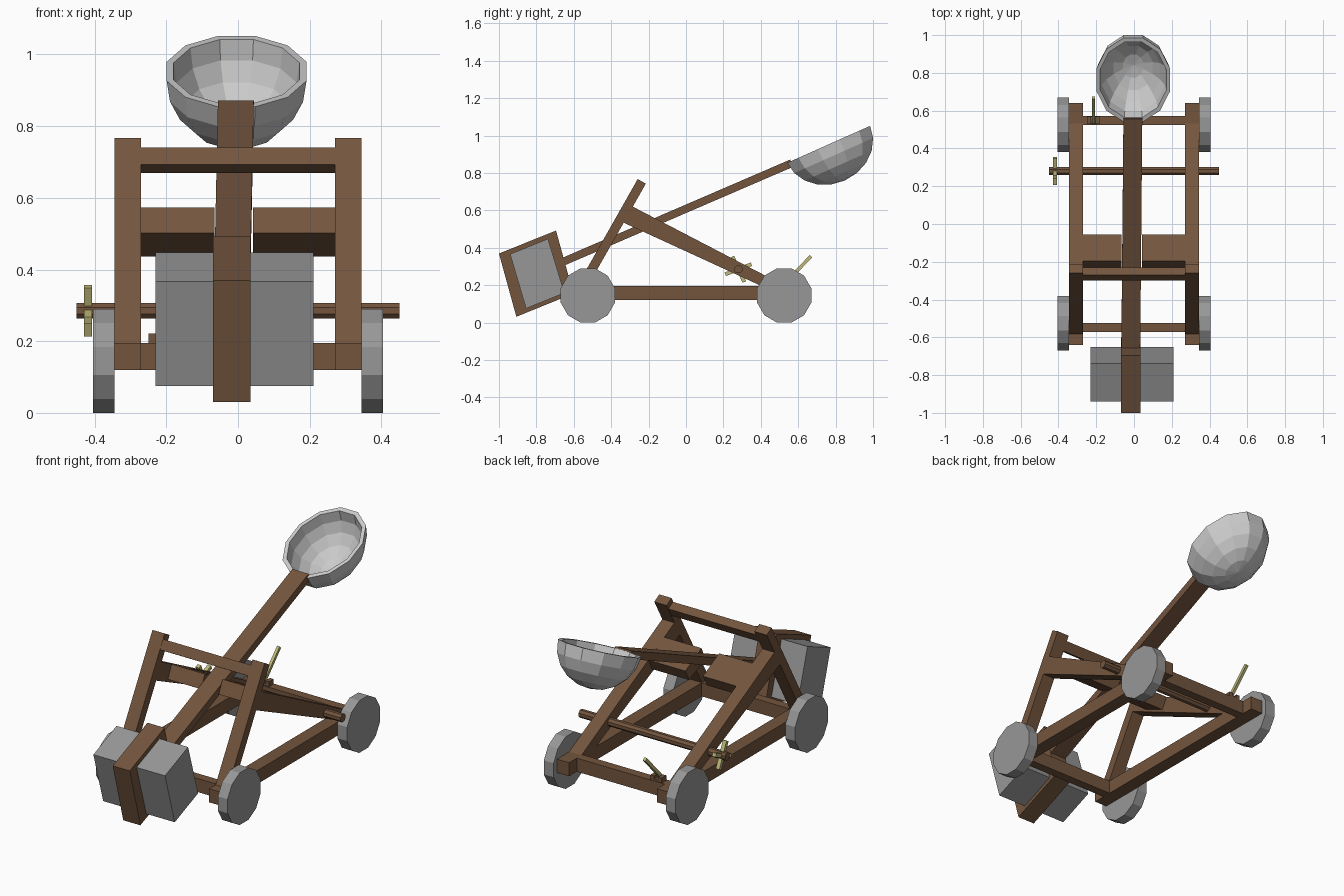
import bpy, bmesh
from math import cos, sin, pi, radians
from mathutils import Vector, Matrix

if "Cube" in bpy.data.objects:
    bpy.data.objects.remove(bpy.data.objects["Cube"])


def material(name, rgb):
    m = bpy.data.materials.new(name)
    m.diffuse_color = (*rgb, 1)
    m.use_nodes = True
    m.node_tree.nodes["Principled BSDF"].inputs["Base Color"].default_value = m.diffuse_color
    return m


WOOD = material("wood", (0.172, 0.091, 0.048))
BRASS = material("handle_wood", (0.53, 0.50, 0.20))
STONE = material("dark_stone", (0.31, 0.31, 0.31))


def finish(name, bm, mat=None):
    bmesh.ops.recalc_face_normals(bm, faces=bm.faces)
    me = bpy.data.meshes.new(name)
    bm.to_mesh(me)
    bm.free()
    if mat:
        me.materials.append(mat)
    ob = bpy.data.objects.new(name, me)
    bpy.context.collection.objects.link(ob)
    return ob


def slab(name, profile, x0, x1, mat=None):
    """Side profile of (y, z) points extruded from x0 to x1."""
    bm = bmesh.new()
    face = bm.faces.new([bm.verts.new((x0, y, z)) for y, z in profile])
    out = bmesh.ops.extrude_face_region(bm, geom=[face])["geom"]
    bmesh.ops.translate(bm, vec=(x1 - x0, 0, 0),
                        verts=[v for v in out if isinstance(v, bmesh.types.BMVert)])
    # make sure the starting cap is still there
    if not any(all(abs(v.co.x - x0) < 1e-6 for v in f.verts) for f in bm.faces):
        bmesh.ops.holes_fill(bm, edges=bm.edges)
    return finish(name, bm, mat)


def box(name, x, y, z, mat=WOOD):
    return slab(name, [(y[0], z[0]), (y[1], z[0]), (y[1], z[1]), (y[0], z[1])], *x, mat)


def beam(name, a, b, width, thick, mat=WOOD):
    """Square bar from a to b, width along x."""
    a, b = Vector(a), Vector(b)
    d = (b - a).normalized()
    side = (Vector((1, 0, 0)) - d * d.x).normalized()
    rot = Matrix((side, d.cross(side), d)).transposed().to_4x4()
    bm = bmesh.new()
    bmesh.ops.create_cube(bm, size=1, matrix=Matrix.Translation((a + b) / 2) @ rot
                          @ Matrix.Diagonal((width, thick, (b - a).length, 1)))
    return finish(name, bm, mat)


def disc(name, y, z, r, n, x0, x1, mat=None):
    pts = [(y + r * cos(2 * pi * (i + .5) / n), z + r * sin(2 * pi * (i + .5) / n))
           for i in range(n)]
    return slab(name, pts, x0, x1, mat)


# both sides of the chassis: wheels, rails, leaning uprights, tapered braces,
# and the pivot crossbar halves that leave a slot for the arm
for s, side, slot in ((-1, "left", -0.066), (1, "right", 0.042)):
    inner, outer = s * 0.27, s * 0.345
    for y, end in ((-0.525, "front"), (0.525, "back")):
        disc(f"{end}_{side}_wheel", y, 0.145, 0.15, 12, outer, s * 0.405, STONE)
    box(f"{side}_rail", (inner, outer), (-0.64, 0.64), (0.12, 0.195))
    beam(f"{side}_upright", (s * 0.3075, -0.568, 0.17), (s * 0.3075, -0.2365, 0.755),
         0.075, 0.05)
    slab(f"{side}_brace", [(-0.31, 0.633), (-0.34, 0.537), (0.55, 0.128), (0.58, 0.17)],
         inner, outer, WOOD)
    slab(f"{side}_pivot_crossbar",
         [(-0.196, 0.5735), (-0.23, 0.502), (-0.089, 0.437), (-0.055, 0.500)],
         inner, slot, WOOD)

# cross members
box("front_crossbeam", (-0.27, 0.27), (-0.573, -0.523), (0.12, 0.195))
box("back_crossbeam", (-0.27, 0.27), (0.523, 0.573), (0.12, 0.195))
beam("top_crossbar", (0, -0.279, 0.681), (0, -0.251, 0.729), 0.54, 0.047)

# throwing arm
beam("throwing_arm", (-0.018, -0.75, 0.285), (-0.006, 0.565, 0.852), 0.1, 0.042)

# counterweight and its strap
slab("counterweight", [(-0.941, 0.366), (-0.738, 0.448), (-0.65, 0.158), (-0.855, 0.075)],
     -0.23, 0.21, STONE)
slab("weight_strap", [(-1.0, 0.369), (-0.695, 0.492), (-0.602, 0.155), (-0.907, 0.031)],
     -0.07, 0.035, WOOD)

# hollow bowl: outer and inner shells joined at the rim
bm = bmesh.new()
N, ROWS = 12, 5
path = [(cos(pi / 2 * i / ROWS), -sin(pi / 2 * i / ROWS)) for i in range(ROWS)]
loops = []
for k, order in ((1.0, path[::-1]), (0.9, path)):
    for r, h in order:
        loops.append([bm.verts.new((0.202 * k * r * cos(2 * pi * (j + .5) / N),
                                    0.251 * k * r * sin(2 * pi * (j + .5) / N),
                                    0.212 * k * h)) for j in range(N)])
for a, b in zip(loops, loops[1:]):
    for j in range(N):
        bm.faces.new((a[j], a[(j + 1) % N], b[(j + 1) % N], b[j]))
for ring, k in ((loops[0], 1.0), (loops[-1], 0.9)):
    tip = bm.verts.new((0, 0, -0.212 * k))
    for j in range(N):
        bm.faces.new((ring[j], ring[(j + 1) % N], tip))
bm.transform(Matrix.Translation((-0.004, 0.763, 0.953)) @ Matrix.Rotation(radians(24), 4, 'X'))
finish("bowl", bm)

# winch shaft with a crossed handle
WY, WZ = 0.28, 0.285
disc("winch_shaft", WY, WZ, 0.023, 8, -0.45, 0.45, WOOD)
for i, deg in enumerate((21, 115)):
    dy, dz = 0.075 * cos(radians(deg)), 0.075 * sin(radians(deg))
    beam(f"winch_handle_{i + 1}", (-0.418, WY - dy, WZ - dz), (-0.418, WY + dy, WZ + dz),
         0.022, 0.02, BRASS)

# release lever in its bracket
for i, x in enumerate((-0.25, -0.203)):
    box(f"lever_bracket_{i + 1}", (x, x + 0.023), (0.53, 0.57), (0.19, 0.222))
box("lever_bracket_base", (-0.228, -0.202), (0.53, 0.57), (0.19, 0.205))
beam("release_lever", (-0.215, 0.535, 0.215), (-0.215, 0.668, 0.355), 0.016, 0.018, BRASS)
